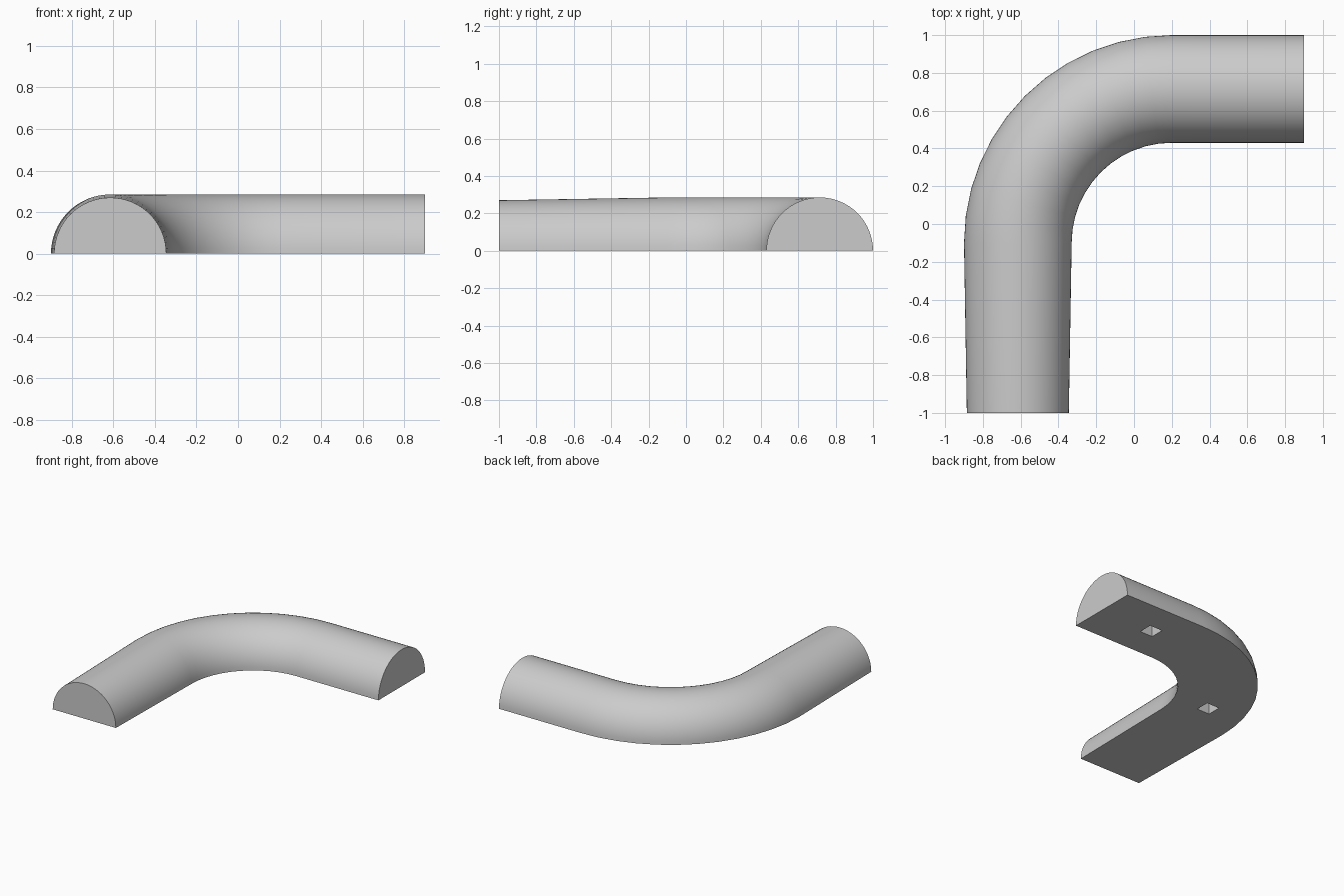
import bpy, bmesh, math
from mathutils import Vector

if "Cube" in bpy.data.objects:
    bpy.data.objects.remove(bpy.data.objects["Cube"])

grey = bpy.data.materials.new("light_grey")
grey.diffuse_color = (0.6, 0.6, 0.6, 1)
grey.use_nodes = True
grey.node_tree.nodes["Principled BSDF"].inputs["Base Color"].default_value = grey.diffuse_color

RADIUS, END_RADIUS = 0.285, 0.27     # half-round section, tapered at the front end
BEND = 0.815                         # centre-line radius of the bend
CX, CY = 0.2, -0.1                   # centre of the bend
SIDES, STEPS = 32, 12

# Stations along the path: centre, outward direction, section radius
stations = [(Vector((0.9, CY + BEND, 0)), Vector((0, 1, 0)), RADIUS)]
for i in range(STEPS + 1):
    a = math.pi / 2 * (1 + i / STEPS)
    d = Vector((math.cos(a), math.sin(a), 0))
    stations.append((Vector((CX, CY, 0)) + d * BEND, d, RADIUS))
stations.append((Vector((CX - BEND, -1, 0)), Vector((-1, 0, 0)), END_RADIUS))

# Half-round bent rail, closed by a flat base and flat ends
bm = bmesh.new()
rings = []
for c, d, r in stations:
    ring = []
    for j in range(SIDES + 1):
        t = math.pi * j / SIDES
        ring.append(bm.verts.new(c + d * (r * math.cos(t)) + Vector((0, 0, r * math.sin(t)))))
    rings.append(ring)
n = SIDES + 1
for r0, r1 in zip(rings, rings[1:]):
    for j in range(n):
        k = (j + 1) % n
        bm.faces.new((r0[j], r0[k], r1[k], r1[j]))
bm.faces.new(rings[0])
bm.faces.new(rings[-1])
bmesh.ops.recalc_face_normals(bm, faces=bm.faces)
me = bpy.data.meshes.new("bent_half_round")
bm.to_mesh(me)
bm.free()
rail = bpy.data.objects.new("bent_half_round", me)
bpy.context.collection.objects.link(rail)
me.materials.append(grey)

# Square peg sockets in the base
for x, y in ((0.44, 0.715), (-0.58, 0.13)):
    bpy.ops.mesh.primitive_cube_add(size=1, location=(x, y, 0.05))
    cutter = bpy.context.object
    cutter.name = "socket_cutter"
    cutter.scale = (0.11, 0.11, 0.2)
    cutter.hide_render = True
    cutter.data.materials.append(grey)
    bpy.context.view_layer.update()
    mod = rail.modifiers.new("socket", "BOOLEAN")
    mod.operation = "DIFFERENCE"
    mod.solver = "EXACT"
    mod.object = cutter
    bpy.ops.object.select_all(action="DESELECT")
    rail.select_set(True)
    bpy.context.view_layer.objects.active = rail
    bpy.ops.object.modifier_apply(modifier=mod.name)
    bpy.data.objects.remove(cutter, do_unlink=True)

# Smooth curved skin with crisp ends and base
rail.select_set(True)
bpy.context.view_layer.objects.active = rail
bpy.ops.object.shade_smooth_by_angle(angle=math.radians(30))
